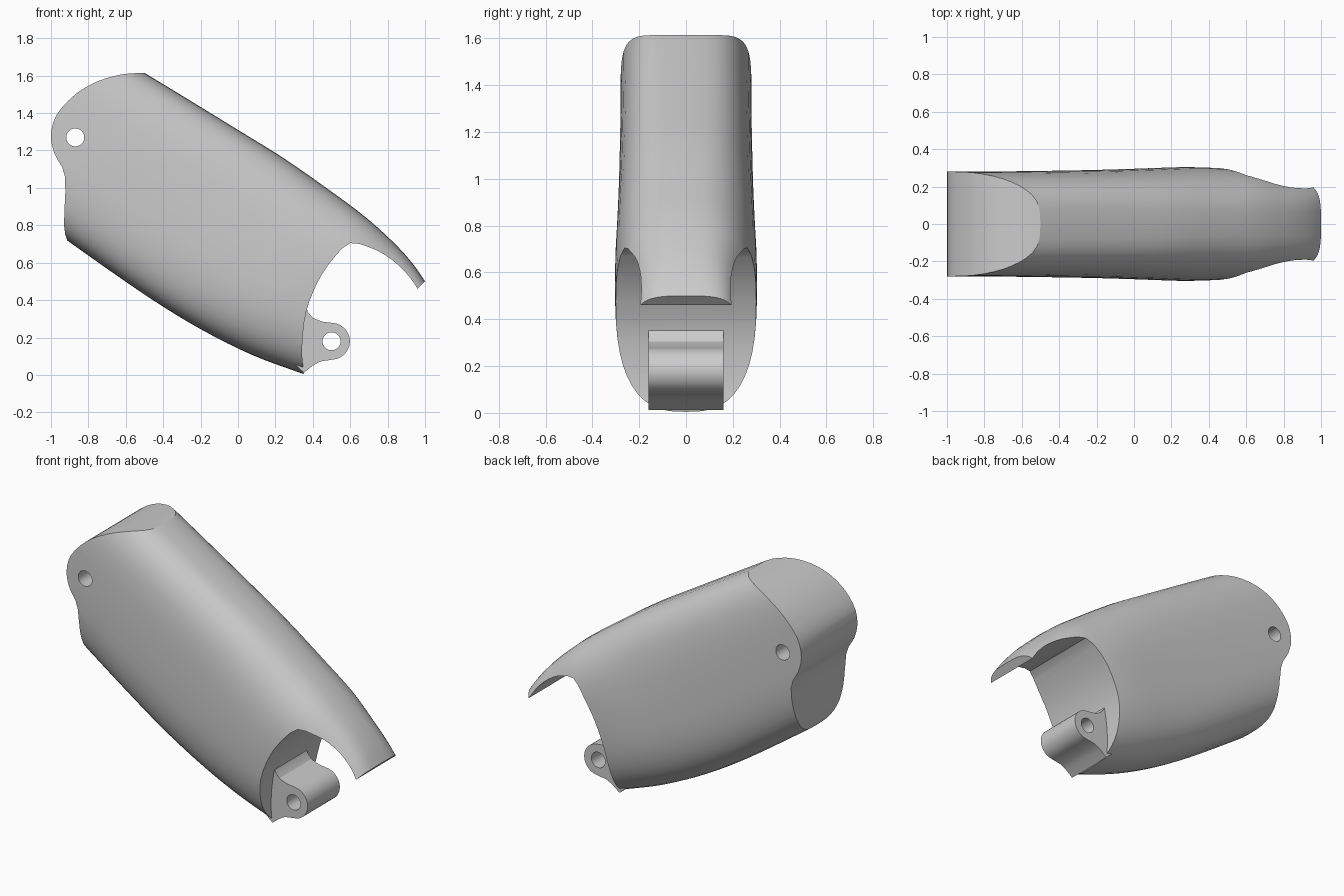
import bpy, bmesh, math

if "Cube" in bpy.data.objects:
    bpy.data.objects.remove(bpy.data.objects["Cube"])


def add_mesh(name, bm):
    bmesh.ops.recalc_face_normals(bm, faces=bm.faces)
    me = bpy.data.meshes.new(name)
    bm.to_mesh(me)
    bm.free()
    ob = bpy.data.objects.new(name, me)
    bpy.context.collection.objects.link(ob)
    return ob


def prism(name, profile, half):
    """Side profile (x, z) extruded across y."""
    bm = bmesh.new()
    face = bm.faces.new([bm.verts.new((x, -half, z)) for x, z in profile])
    out = bmesh.ops.extrude_face_region(bm, geom=[face])
    verts = [g for g in out["geom"] if isinstance(g, bmesh.types.BMVert)]
    bmesh.ops.translate(bm, vec=(0, 2 * half, 0), verts=verts)
    return add_mesh(name, bm)


def circle(cx, cz, r, n=32, a0=0.0, a1=360.0, closed=True):
    k = n if closed else n - 1
    angles = [math.radians(a0 + (a1 - a0) * i / k) for i in range(n)]
    return [(cx + r * math.cos(a), cz + r * math.sin(a)) for a in angles]


def boolean(ob, cutter, op):
    mod = ob.modifiers.new(op.lower(), "BOOLEAN")
    mod.operation, mod.object, mod.solver = op, cutter, "EXACT"
    bpy.context.view_layer.objects.active = ob
    bpy.ops.object.modifier_apply(modifier=mod.name)
    bpy.data.objects.remove(cutter)


def spline(p, sub=4):
    """Catmull-Rom through tuples of any length."""
    out = []
    for i in range(len(p) - 1):
        a, b, c, d = p[max(i - 1, 0)], p[i], p[i + 1], p[min(i + 2, len(p) - 1)]
        for s in range(sub):
            t = s / sub
            out.append(tuple(0.5 * (2 * q + (r - o) * t + (2 * o - 5 * q + 4 * r - u) * t * t
                                    + (3 * q - o - 3 * r + u) * t ** 3)
                             for o, q, r, u in zip(a, b, c, d)))
    return out + [p[-1]]


# Body stations: top x, z, bottom x, z, half width, squareness
stations = [
    (-0.95, 1.88, -1.40, 1.07, 0.280, 3.2),
    (-0.50, 1.615, -0.95, 0.745, 0.281, 3.2),
    (0.00, 1.31, -0.50, 0.43, 0.288, 3.1),
    (0.25, 1.155, -0.20, 0.245, 0.296, 2.9),
    (0.50, 0.98, 0.08, 0.105, 0.304, 2.7),
    (0.68, 0.845, 0.35, 0.005, 0.292, 2.8),
    (0.83, 0.71, 0.58, -0.08, 0.255, 3.0),
    (0.93, 0.60, 0.76, -0.10, 0.232, 3.3),
    (1.00, 0.50, 0.90, -0.10, 0.220, 3.5),
    (1.09, 0.35, 1.05, -0.10, 0.200, 3.5),
]
N = 48
bm = bmesh.new()
rings = []
for tx, tz, bx, bz, w, e in spline(stations):
    ring = []
    for i in range(N):
        a = 2 * math.pi * i / N
        y = w * math.copysign(abs(math.cos(a)) ** (2 / e), math.cos(a))
        v = 0.5 + 0.5 * math.copysign(abs(math.sin(a)) ** (2 / e), math.sin(a))
        ring.append(bm.verts.new((bx + (tx - bx) * v, y, bz + (tz - bz) * v)))
    rings.append(ring)
for r0, r1 in zip(rings, rings[1:]):
    for i in range(N):
        j = (i + 1) % N
        bm.faces.new((r0[i], r0[j], r1[j], r1[i]))
bm.faces.new(rings[0])
bm.faces.new(rings[-1])
body = add_mesh("shell_body", bm)

# Side silhouette: rounded rear end, concave joint opening and hooded tip
rear = spline([(-0.91, 0.71), (-0.93, 0.80), (-0.925, 1.06), (-0.98, 1.18), (-1.0, 1.28),
               (-0.97, 1.39), (-0.87, 1.50), (-0.75, 1.57), (-0.62, 1.607), (-0.50, 1.615)], 3)
opening = spline([(0.96, 0.46), (0.92, 0.52), (0.86, 0.585), (0.78, 0.645), (0.70, 0.683),
                  (0.60, 0.705), (0.52, 0.635), (0.45, 0.54), (0.40, 0.44), (0.365, 0.34),
                  (0.347, 0.22), (0.343, 0.10), (0.352, 0.004)], 2)
outline = rear + [(-0.4, 1.618), (-0.3, 2.0), (1.2, 2.0), (1.2, 0.70)] \
    + opening + [(0.36, -0.2), (-0.9, -0.2)]
boolean(body, prism("outline_cutter", outline, 0.6), "INTERSECT")

# Joint lug at the lower front
lug_profile = [(0.30, 0.06), (0.352, 0.012), (0.40, 0.05), (0.44, 0.072)] \
    + circle(0.50, 0.18, 0.098, 18, -85, 85, closed=False) \
    + [(0.45, 0.285), (0.40, 0.305), (0.375, 0.335), (0.365, 0.36), (0.30, 0.36)]
lug = prism("joint_lug", lug_profile, 0.16)

# Pin holes
boolean(body, prism("rear_pin_cutter", circle(-0.87, 1.27, 0.048), 0.6), "DIFFERENCE")
boolean(lug, prism("front_pin_cutter", circle(0.50, 0.18, 0.048), 0.6), "DIFFERENCE")

# Smooth shading with sharp rims
for ob in (body, lug):
    bpy.ops.object.select_all(action="DESELECT")
    ob.select_set(True)
    bpy.context.view_layer.objects.active = ob
    bpy.ops.object.shade_smooth_by_angle(angle=math.radians(28))
